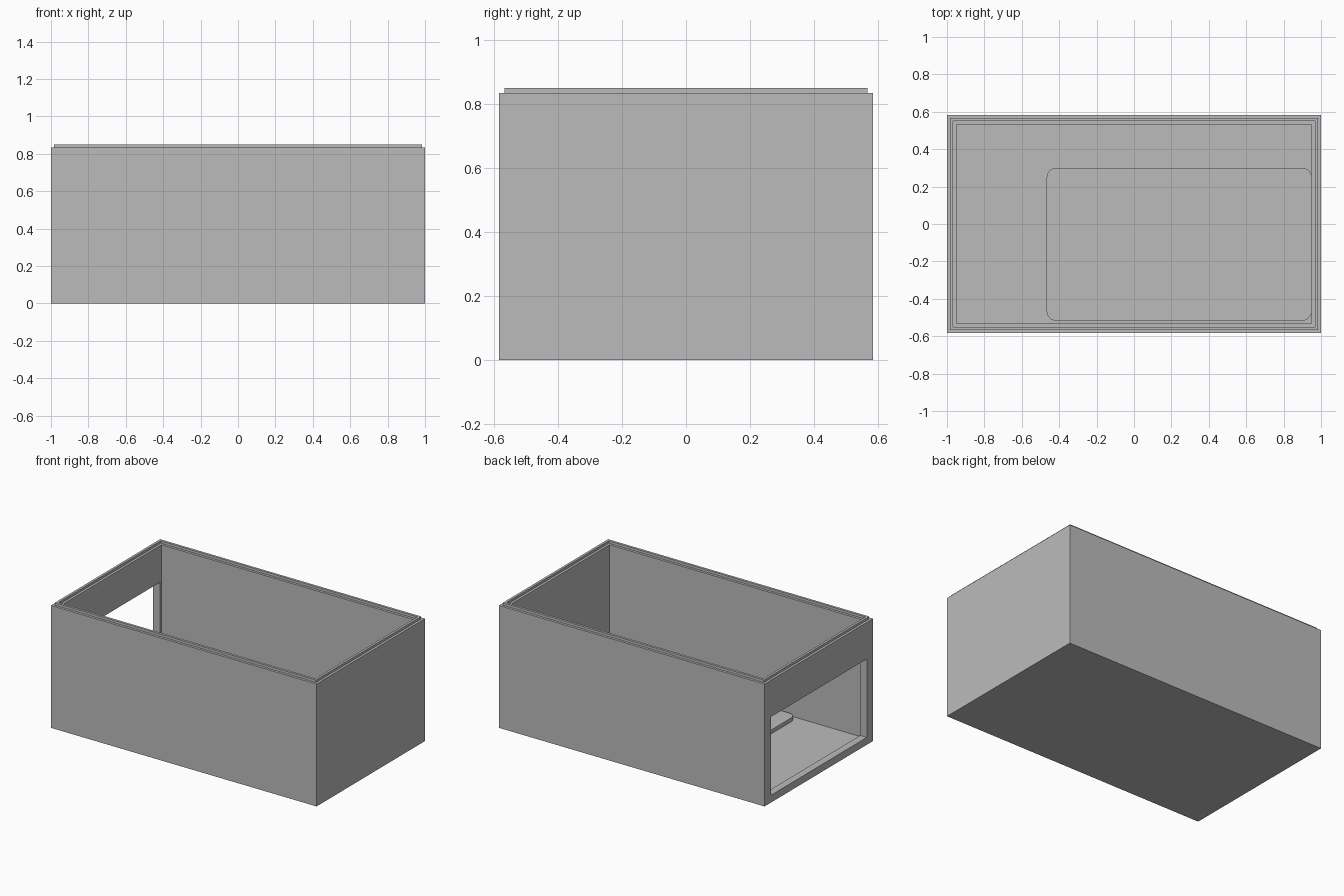
import bpy
import bmesh

cube = bpy.data.objects.get("Cube")
if cube:
    bpy.data.objects.remove(cube, do_unlink=True)

# One grey for every part
grey = bpy.data.materials.new("plain grey")
grey.use_nodes = True
colour = (0.5, 0.5, 0.5, 1)
grey.diffuse_color = colour
grey.node_tree.nodes["Principled BSDF"].inputs["Base Color"].default_value = colour

HX, HY, HZ = 1.0, 0.583, 0.833    # outer half length, half width, wall height
MM = 1 / 60                       # design step
WALL, FLOOR = 3 * MM, 2 * MM


def add_object(name, bm):
    bmesh.ops.recalc_face_normals(bm, faces=bm.faces)
    mesh = bpy.data.meshes.new(name)
    bm.to_mesh(mesh)
    bm.free()
    mesh.materials.append(grey)
    obj = bpy.data.objects.new(name, mesh)
    bpy.context.collection.objects.link(obj)
    return obj


def box(name, low, high, corner=0):
    """Box between two corners, with optional rounded upright edges."""
    bm = bmesh.new()
    bmesh.ops.create_cube(bm, size=1)
    for v in bm.verts:
        v.co = [a + (c + 0.5) * (b - a) for a, b, c in zip(low, high, v.co)]
    if corner:
        upright = [e for e in bm.edges
                   if abs(e.verts[0].co.z - e.verts[1].co.z) > 0.001]
        bmesh.ops.bevel(bm, geom=upright, offset=corner, segments=6,
                        profile=0.5, affect='EDGES')
    return add_object(name, bm)


# Open case: nested rectangular loops (inset, height) from base to inner floor
steps = [(0, 0), (0, HZ), (MM, HZ), (MM, HZ + MM), (2 * MM, HZ + MM),
         (2 * MM, HZ), (WALL, HZ), (WALL, FLOOR)]
bm = bmesh.new()
loops = [[bm.verts.new((sx * (HX - inset), sy * (HY - inset), z))
          for sx, sy in ((-1, -1), (1, -1), (1, 1), (-1, 1))]
         for inset, z in steps]
for a, b in zip(loops, loops[1:]):
    for i in range(4):
        j = (i + 1) % 4
        bm.faces.new((a[i], a[j], b[j], b[i]))
bm.faces.new(loops[0])
bm.faces.new(loops[-1])
case = add_object("case", bm)

# Wide opening through the end wall
cutter = box("opening_cutter", (-HX - 0.1, -HY + 4 * MM, WALL),
             (-HX + WALL + 0.02, HY - 4 * MM, 35 * MM))
cutter.hide_render = True
cutter.hide_viewport = True
cut = case.modifiers.new("end opening", 'BOOLEAN')
cut.operation = 'DIFFERENCE'
cut.solver = 'EXACT'
cut.object = cutter

# Rounded board lying on the floor
board = box("board", (-28 * MM, -31 * MM, FLOOR),
            (57 * MM, 18 * MM, FLOOR + 1.6 * MM), corner=3 * MM)
bpy.ops.object.select_all(action='DESELECT')
bpy.context.view_layer.objects.active = board
board.select_set(True)
bpy.ops.object.shade_smooth_by_angle()
